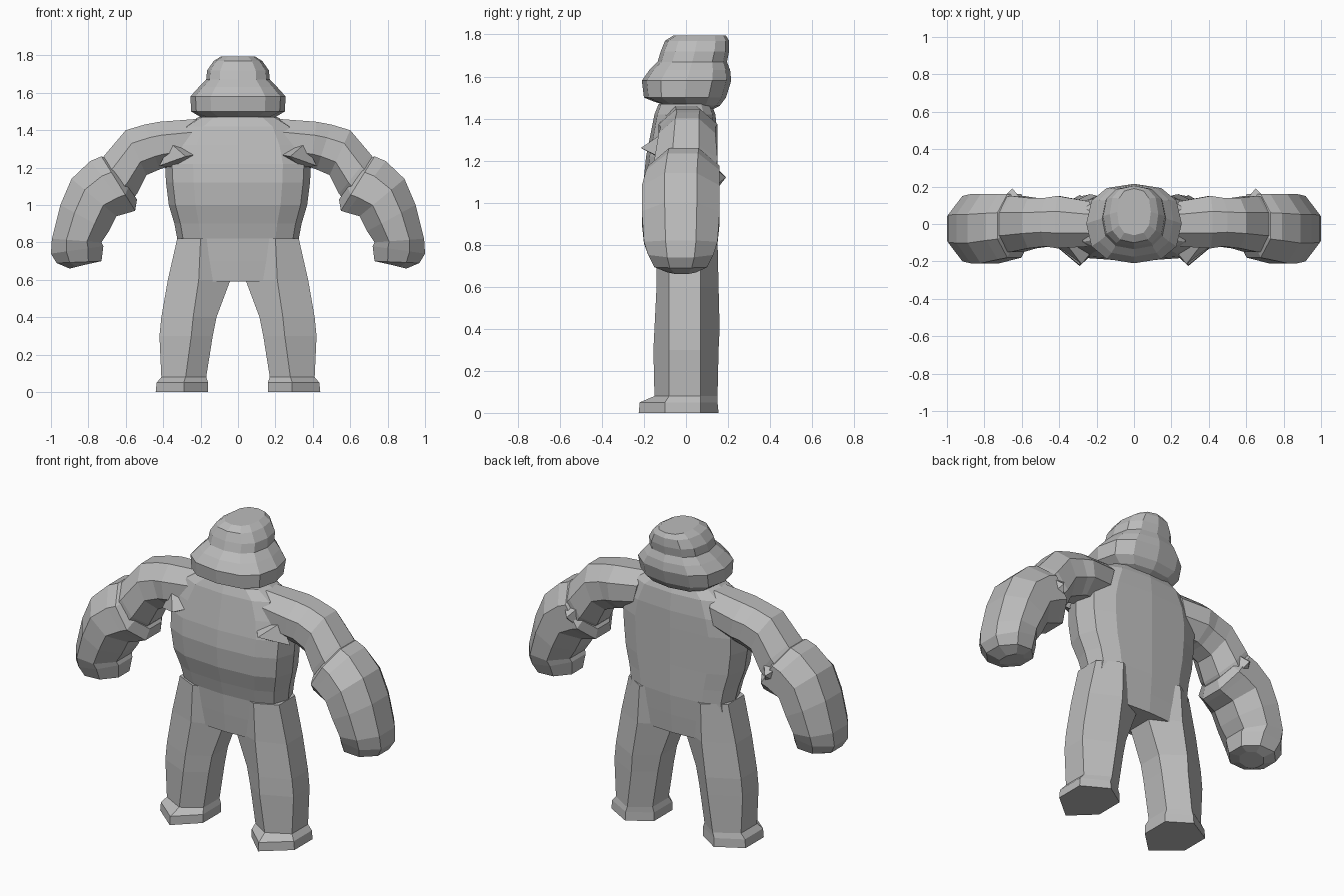
import bpy, bmesh, math
from mathutils import Vector

cube = bpy.data.objects.get("Cube")
if cube:
    bpy.data.objects.remove(cube, do_unlink=True)

grey = bpy.data.materials.new("plain grey")
grey.use_nodes = True
grey.diffuse_color = (0.5, 0.5, 0.5, 1)
grey.node_tree.nodes["Principled BSDF"].inputs["Base Color"].default_value = (0.5, 0.5, 0.5, 1)


def finish(name, bm, mirror):
    bmesh.ops.recalc_face_normals(bm, faces=bm.faces)
    mesh = bpy.data.meshes.new(name)
    bm.to_mesh(mesh)
    bm.free()
    mesh.materials.append(grey)
    obj = bpy.data.objects.new(name, mesh)
    bpy.context.collection.objects.link(obj)
    if mirror:
        mod = obj.modifiers.new("Mirror", "MIRROR")
        mod.use_mirror_merge = False
    return obj


def loft(name, rings, mirror=False):
    """Skin a list of equal-length point rings and cap both ends."""
    bm = bmesh.new()
    loops = [[bm.verts.new(p) for p in ring] for ring in rings]
    n = len(loops[0])
    for a, b in zip(loops, loops[1:]):
        for i in range(n):
            j = (i + 1) % n
            bm.faces.new((a[i], a[j], b[j], b[i]))
    bm.faces.new(loops[0])
    bm.faces.new(loops[-1])
    return finish(name, bm, mirror)


def wedge(name, points):
    bm = bmesh.new()
    for p in points:
        bm.verts.new(p)
    bmesh.ops.convex_hull(bm, input=bm.verts)
    return finish(name, bm, True)


def spow(v, p):
    return math.copysign(abs(v) ** p, v)


def flat_ring(z, w, front, back, n=12, p=0.7, tilt=0.0):
    """Horizontal rounded ring; tilt raises the front and lowers the back."""
    cy, d = (front + back) / 2, (back - front) / 2
    pts = []
    for i in range(n):
        t = 2 * math.pi * i / n
        c = spow(math.cos(t), p)
        pts.append((w * spow(math.sin(t), p), cy - d * c, z + tilt * c))
    return pts


def arm_ring(top, bottom, front, back, n=8):
    """Ring across the limb, from its upper outline point to its lower one."""
    top, bottom = Vector((top[0], 0, top[1])), Vector((bottom[0], 0, bottom[1]))
    mid, u = (top + bottom) / 2, (top - bottom) / 2
    k = 1 / math.cos(math.pi / n)
    pts = []
    for i in range(n):
        t = 2 * math.pi * (i + 0.5) / n
        p = mid + u * math.cos(t) * k
        p.y = (front + back) / 2 + (back - front) / 2 * math.sin(t) * k
        pts.append(p)
    return pts


def leg_ring(z, inner, outer, mid, front, back):
    k = -0.1 if z < 0.06 else -0.08
    return [(mid, front, z), (outer, k, z), (outer, 0.07, z),
            (mid, back, z), (inner, 0.07, z), (inner, k, z)]


# Torso: hips, narrow waist, round belly, sloping shoulders
loft("torso", [flat_ring(*r) for r in (
    (0.59, 0.35, -0.12, 0.13),
    (0.70, 0.35, -0.13, 0.14),
    (0.82, 0.325, -0.14, 0.15),
    (0.90, 0.34, -0.16, 0.15),
    (1.00, 0.37, -0.19, 0.15),
    (1.12, 0.385, -0.2, 0.15),
    (1.22, 0.39, -0.19, 0.15),
    (1.32, 0.36, -0.17, 0.15),
    (1.42, 0.30, -0.15, 0.14),
    (1.47, 0.21, -0.13, 0.12))])

# Legs with wide pointed feet
loft("leg", [leg_ring(*r) for r in (
    (0.00, 0.16, 0.44, 0.29, -0.225, 0.155),
    (0.05, 0.16, 0.435, 0.29, -0.22, 0.15),
    (0.08, 0.17, 0.41, 0.28, -0.15, 0.15),
    (0.30, 0.135, 0.42, 0.25, -0.155, 0.155),
    (0.40, 0.115, 0.41, 0.24, -0.15, 0.16),
    (0.60, 0.04, 0.375, 0.21, -0.14, 0.155),
    (0.82, 0.03, 0.325, 0.20, -0.14, 0.15))], mirror=True)

# Upper arms
loft("upper_arm", [arm_ring(*r) for r in (
    ((0.22, 1.46), (0.28, 1.22), -0.12, 0.12),
    ((0.42, 1.445), (0.39, 1.2), -0.13, 0.15),
    ((0.50, 1.43), (0.42, 1.19), -0.12, 0.14),
    ((0.60, 1.40), (0.49, 1.16), -0.13, 0.14),
    ((0.71, 1.27), (0.54, 1.06), -0.15, 0.15),
    ((0.76, 1.21), (0.59, 1.0), -0.15, 0.14))], mirror=True)

# Swollen forearms with a creased cuff and stubby hands
loft("forearm", [arm_ring(*r) for r in (
    ((0.70, 1.25), (0.54, 1.03), -0.13, 0.13),
    ((0.73, 1.26), (0.55, 0.97), -0.18, 0.16),
    ((0.79, 1.235), (0.58, 0.96), -0.19, 0.16),
    ((0.89, 1.14), (0.65, 0.94), -0.21, 0.16),
    ((0.95, 1.0), (0.69, 0.86), -0.21, 0.16),
    ((0.995, 0.82), (0.73, 0.80), -0.2, 0.15),
    ((1.0, 0.74), (0.72, 0.78), -0.18, 0.13),
    ((0.97, 0.69), (0.73, 0.70), -0.15, 0.1),
    ((0.90, 0.66), (0.78, 0.69), -0.09, 0.05))], mirror=True)

# Pointed folds at the armpits and elbows
wedge("armpit_fold", [(0.28, -0.215, 1.26), (0.36, -0.11, 1.33),
                      (0.42, -0.11, 1.21), (0.22, -0.14, 1.27), (0.34, -0.1, 1.2)])
wedge("elbow_fold", [(0.65, 0.19, 1.12), (0.71, 0.13, 1.17),
                     (0.6, 0.13, 1.18), (0.6, 0.12, 1.03), (0.7, 0.1, 1.05)])

# Head: broad jowls below, smaller crown above
loft("head", [flat_ring(*r, n=12, p=0.8, tilt=t) for r, t in (
    ((1.44, 0.11, -0.06, 0.10), 0.01),
    ((1.47, 0.20, -0.15, 0.16), 0.01),
    ((1.50, 0.25, -0.2, 0.19), 0.0),
    ((1.58, 0.255, -0.21, 0.215), 0.0),
    ((1.63, 0.21, -0.175, 0.21), 0.0),
    ((1.67, 0.17, -0.135, 0.195), 0.0),
    ((1.72, 0.165, -0.12, 0.205), 0.0),
    ((1.77, 0.13, -0.1, 0.205), 0.0),
    ((1.795, 0.09, -0.06, 0.19), 0.0))])
